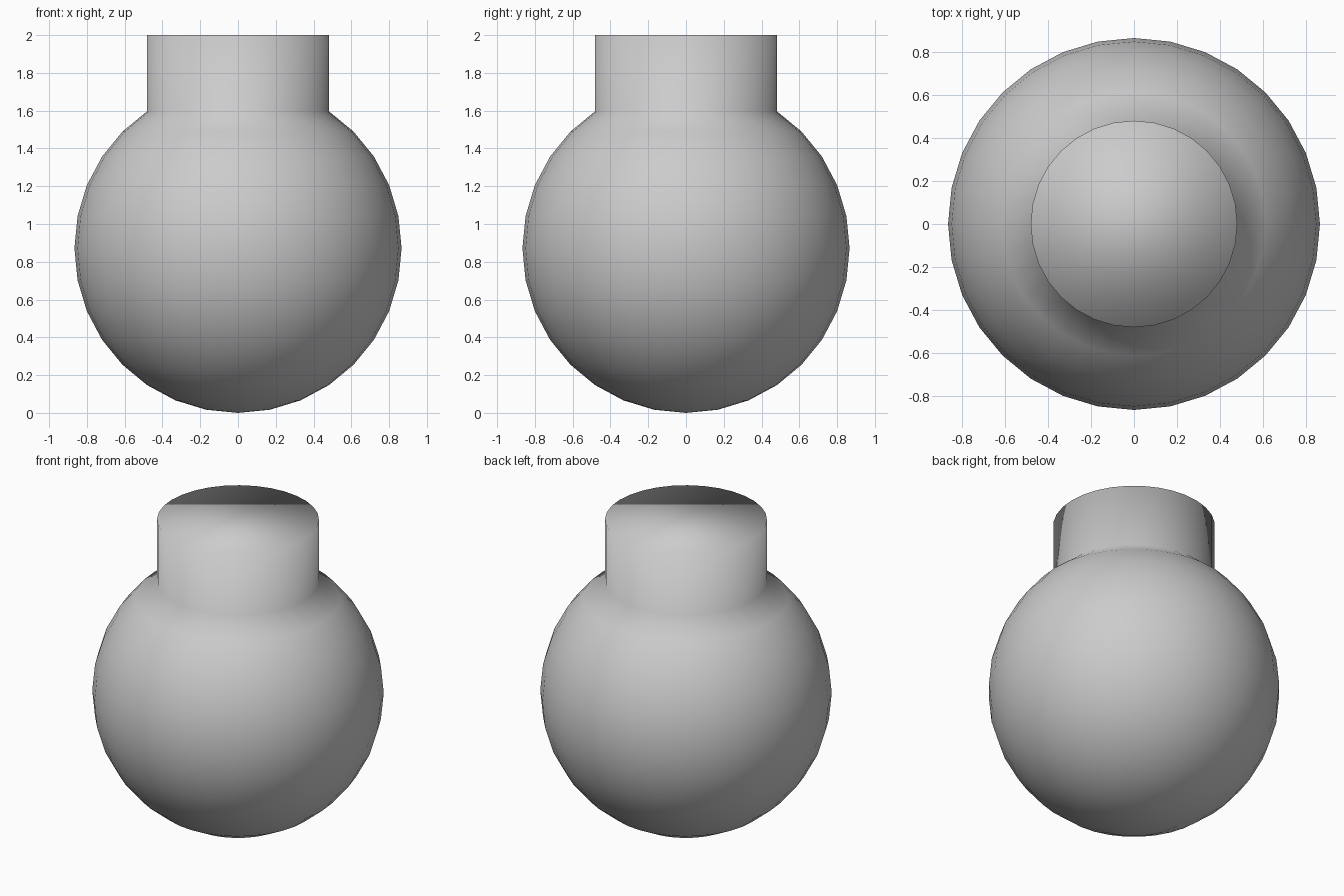
import bpy, bmesh
from mathutils import Matrix, Vector

if "Cube" in bpy.data.objects:
    bpy.data.objects.remove(bpy.data.objects["Cube"])

R, CZ, TOP = 0.866, 0.872, 2.0

bm = bmesh.new()

# round body: 32 x 16 sphere
bmesh.ops.create_uvsphere(bm, u_segments=32, v_segments=16, radius=1.0)
bmesh.ops.transform(bm, matrix=Matrix.Translation((0, 0, CZ)) @ Matrix.Diagonal((R, R, CZ, 1)),
                    verts=bm.verts)

# remove the crown above the third ring
crown = [v for v in bm.verts if v.co.z > CZ + 0.78 * R]
crown = [v for v in crown if Vector((v.co.x, v.co.y)).length < 0.45]
bmesh.ops.delete(bm, geom=crown, context='VERTS')

# straight neck, closed by a single flat cap
rim = [e for e in bm.edges if e.is_boundary]
ext = bmesh.ops.extrude_edge_only(bm, edges=rim)
for v in ext['geom']:
    if isinstance(v, bmesh.types.BMVert):
        v.co.z = TOP
top_edges = [e for e in bm.edges if all(abs(v.co.z - TOP) < 1e-5 for v in e.verts)]
bmesh.ops.contextual_create(bm, geom=top_edges)

bmesh.ops.recalc_face_normals(bm, faces=bm.faces)
for f in bm.faces:
    f.smooth = True

mesh = bpy.data.meshes.new("round_flask")
bm.to_mesh(mesh)
bm.free()
obj = bpy.data.objects.new("round_flask", mesh)
bpy.context.collection.objects.link(obj)
